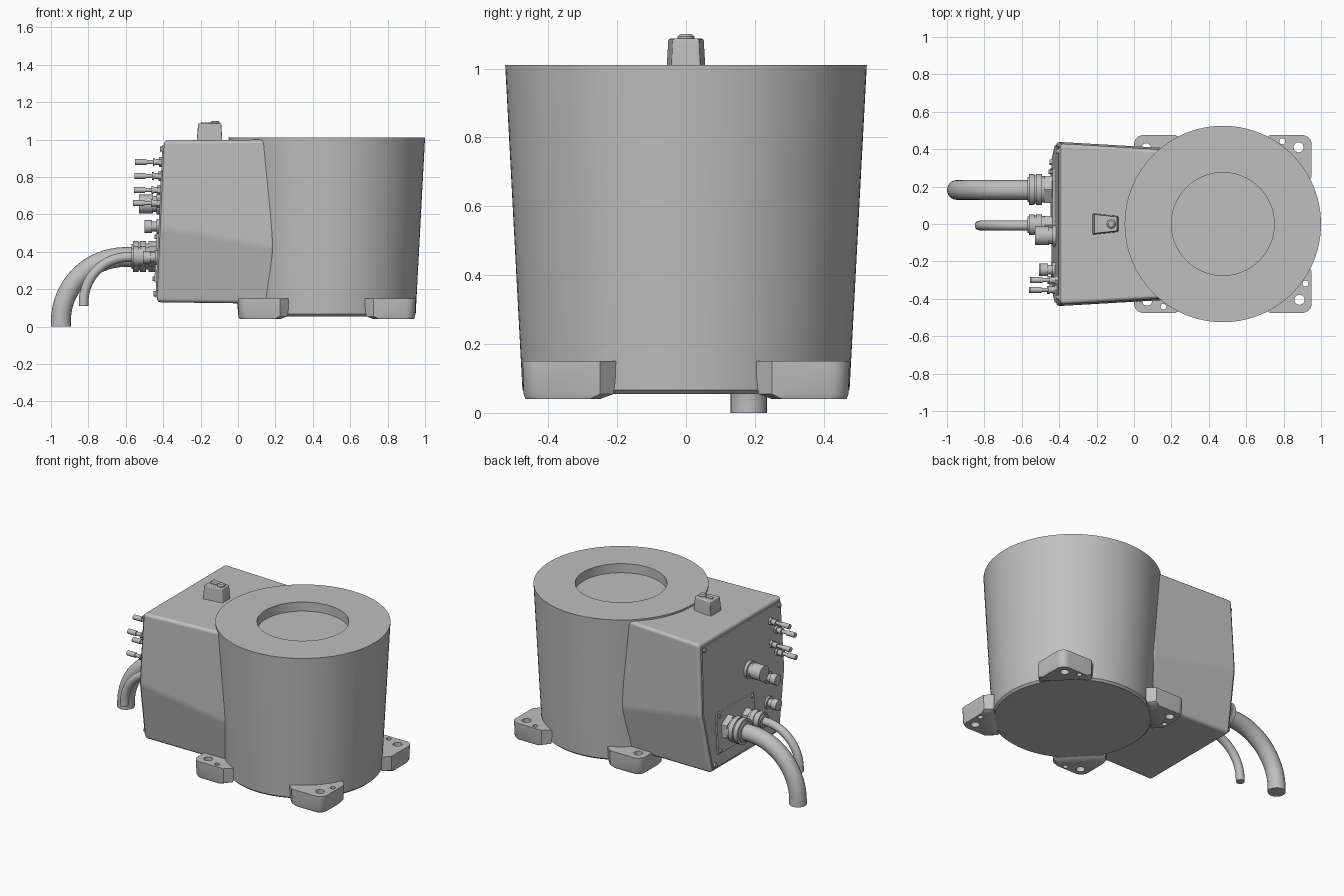
import bpy, bmesh, math
from mathutils import Matrix

cube = bpy.data.objects.get("Cube")
if cube:
    bpy.data.objects.remove(cube, do_unlink=True)

grey = bpy.data.materials.new("light_grey")
grey.use_nodes = True
GREY = (0.52, 0.52, 0.52, 1)
grey.diffuse_color = GREY
grey.node_tree.nodes["Principled BSDF"].inputs["Base Color"].default_value = GREY
CX = 0.475  # drum axis


def finish(name, bm, smooth=30):
    bmesh.ops.recalc_face_normals(bm, faces=bm.faces)
    mesh = bpy.data.meshes.new(name)
    bm.to_mesh(mesh)
    bm.free()
    obj = bpy.data.objects.new(name, mesh)
    bpy.context.collection.objects.link(obj)
    mesh.materials.append(grey)
    bpy.ops.object.select_all(action='DESELECT')
    obj.select_set(True)
    bpy.context.view_layer.objects.active = obj
    bpy.ops.object.shade_smooth_by_angle(angle=math.radians(smooth))
    return obj


def loft(name, rings, smooth=30):
    """Skin a list of equal-length point rings and cap both ends."""
    bm = bmesh.new()
    loops = [[bm.verts.new(p) for p in ring] for ring in rings]
    n = len(loops[0])
    for a, b in zip(loops, loops[1:]):
        for i in range(n):
            j = (i + 1) % n
            bm.faces.new((a[i], a[j], b[j], b[i]))
    bm.faces.new(loops[0])
    bm.faces.new(loops[-1])
    return finish(name, bm, smooth)


def turned(name, profile, place, seg=32):
    """Lathe (radius, height) points about z, then place the result."""
    bm = bmesh.new()
    vs = [bm.verts.new((r, 0, h)) for r, h in profile]
    edges = [bm.edges.new(e) for e in zip(vs, vs[1:])]
    bmesh.ops.spin(bm, geom=vs + edges, axis=(0, 0, 1), cent=(0, 0, 0),
                   angle=math.tau, steps=seg, use_duplicate=False)
    bmesh.ops.remove_doubles(bm, verts=bm.verts, dist=1e-5)
    bm.transform(place)
    return finish(name, bm)


def end_x(z):
    """x of the sloping end face at a given height."""
    return -0.395 - (1 - z) * 0.045


def fitting(name, y, z, steps, seg=24):
    """Stepped round fitting standing out of the end face; steps are (radius, length)."""
    pts, h = [(0, -0.03)], -0.03
    for r, length in steps:
        pts += [(r, h), (r, length)]
        h = length
    pts.append((0, h))
    place = Matrix.Translation((end_x(z), y, z)) @ Matrix.Rotation(-math.pi / 2, 4, 'Y')
    return turned(name, pts, place, seg)


def bevel(obj, width, segments=3, limit=0.15):
    m = obj.modifiers.new("bevel", 'BEVEL')
    m.width, m.segments, m.limit_method, m.angle_limit = width, segments, 'ANGLE', limit
    m.harden_normals = True


def cut(obj, cutter):
    m = obj.modifiers.new("hole", 'BOOLEAN')
    m.object, m.operation, m.solver = cutter, 'DIFFERENCE', 'EXACT'
    bpy.context.view_layer.objects.active = obj
    bpy.ops.object.modifier_apply(modifier=m.name)
    bpy.data.objects.remove(cutter, do_unlink=True)


# Tapered drum with a round recess in the top
turned("drum", [(0, 0.055), (0.462, 0.055), (0.475, 0.067), (0.525, 1.01),
                (0.275, 1.01), (0.275, 0.95), (0, 0.95)],
       Matrix.Translation((CX, 0, 0)), 96)

# Four corner feet with bolt holes
def foot_ring(z, reach, inner, edge):
    c = edge - 0.05
    ring = [(edge, reach)]
    for i in range(9):
        a = i * math.pi / 16
        ring.append((c + 0.05 * math.cos(a), c + 0.05 * math.sin(a)))
    ring += [(reach, edge), (inner, 0.43), (0.43, inner)]
    return [(x, y, z) for x, y in ring]


for k in range(4):
    place = Matrix.Translation((CX, 0, 0)) @ Matrix.Rotation(k * math.pi / 2, 4, 'Z')
    foot = loft("foot", [foot_ring(0.04, 0.28, 0.25, 0.466), foot_ring(0.055, 0.25, 0.21, 0.472),
                         foot_ring(0.15, 0.25, 0.2, 0.475)])
    for x, y, r in ((0.405, 0.41, 0.027), (0.318, 0.442, 0.016)):
        hole = turned("hole_cutter", [(0, 0), (r, 0), (r, 0.3), (0, 0.3)],
                      Matrix.Translation((x, y, 0)), 20)
        hole.hide_render = True
        cut(foot, hole)
    foot.matrix_world = place

# Side housing with a folded flank and a sloping end face
def section(points, x_at):
    half = [(x_at(z), y, z) for y, z in points]
    return half + [(x, -y, z) for x, y, z in reversed(half)]


outer = [(0.43, 0.995), (0.44, 0.53), (0.36, 0.13)]
housing = loft("housing", [section(outer, end_x),
                           section([(0.395, 1.0), (0.405, 0.42), (0.345, 0.122)], lambda z: 0.193)])
bevel(housing, 0.02)

# End cover and its corner screws
inset = [(0.41, 0.97), (0.42, 0.53), (0.345, 0.155)]
loft("end_cover", [section(inset, lambda z: end_x(z) + 0.01),
                   section(inset, lambda z: end_x(z) - 0.008)])
for side in (1, -1):
    for y, z in ((0.39, 0.95), (0.33, 0.175)):
        fitting("cover_screw", side * y, z, [(0.014, 0.02)], 12)

# Cable entry plate and screws
def plate_ring(depth):
    return [(end_x(z) - depth, y, z) for y, z in
            ((-0.09, 0.235), (0.3, 0.235), (0.3, 0.5), (-0.09, 0.5))]


loft("cable_plate", [plate_ring(-0.005), plate_ring(0.018)])
for y in (-0.07, 0.28):
    for z in (0.255, 0.48):
        fitting("plate_screw", y, z, [(0.012, 0.028)], 12)

# Cable glands
def gland(name, y, z, r):
    fitting(name + "_nut", y, z, [(r, 0.055)], 6)
    fitting(name, y, z, [(r * 0.85, 0.07), (r, 0.1), (r * 0.9, 0.11),
                         (r, 0.138), (r * 0.8, 0.147)], 32)


gland("large_gland", 0.185, 0.375, 0.083)
gland("small_gland", -0.005, 0.375, 0.055)

# Cables that run out and bend down
def cable(name, y, r, bend, x_end, z_end):
    z = 0.372
    path = [(-0.45, z)]
    for i in range(17):
        a = i * math.pi / 32
        path.append((x_end + bend * (1 - math.sin(a)), z - bend * (1 - math.cos(a))))
    path.append((x_end, z_end))
    rings = []
    for i, (x, h) in enumerate(path):
        tilt = min(max(i - 1, 0), 16) * math.pi / 32
        rings.append([(x - r * math.cos(t) * math.sin(tilt), y + r * math.sin(t),
                       h + r * math.cos(t) * math.cos(tilt))
                      for t in (j * math.tau / 24 for j in range(24))])
    loft(name, rings, 40)


cable("large_cable", 0.182, 0.053, 0.345, -0.947, 0.0)
cable("small_cable", -0.008, 0.026, 0.24, -0.825, 0.11)

# Toggle switches in two staggered columns
for y, z in ((-0.3, 0.88), (-0.352, 0.805), (-0.3, 0.73), (-0.352, 0.66)):
    fitting("switch_nut", y, z, [(0.026, 0.022)], 6)
    fitting("switch", y, z, [(0.017, 0.045), (0.021, 0.055), (0.011, 0.09), (0.016, 0.15)], 16)

# Round connectors
fitting("main_connector", -0.063, 0.655, [(0.056, 0.025), (0.043, 0.045), (0.05, 0.118)], 32)
fitting("upper_connector", -0.245, 0.535, [(0.04, 0.02), (0.026, 0.045), (0.034, 0.085)])
fitting("lower_connector", -0.245, 0.37, [(0.04, 0.02), (0.026, 0.045), (0.034, 0.085)])

# Tapered key block on the housing roof
def block_ring(z, x0, x1, w0, w1):
    return [(x0, -w0, z), (x1, -w1, z), (x1, w1, z), (x0, w0, z)]


block = loft("key_block", [block_ring(0.98, -0.222, -0.083, 0.058, 0.043),
                           block_ring(1.087, -0.213, -0.09, 0.052, 0.038)])
bevel(block, 0.006, 2)
turned("key_lock", [(0, 1.07), (0.024, 1.07), (0.024, 1.093), (0.016, 1.1), (0, 1.1)],
       Matrix.Translation((-0.122, 0, 0)), 24)
loft("key_tab", [block_ring(z, -0.198, -0.15, 0.012, 0.012) for z in (1.08, 1.091)])
